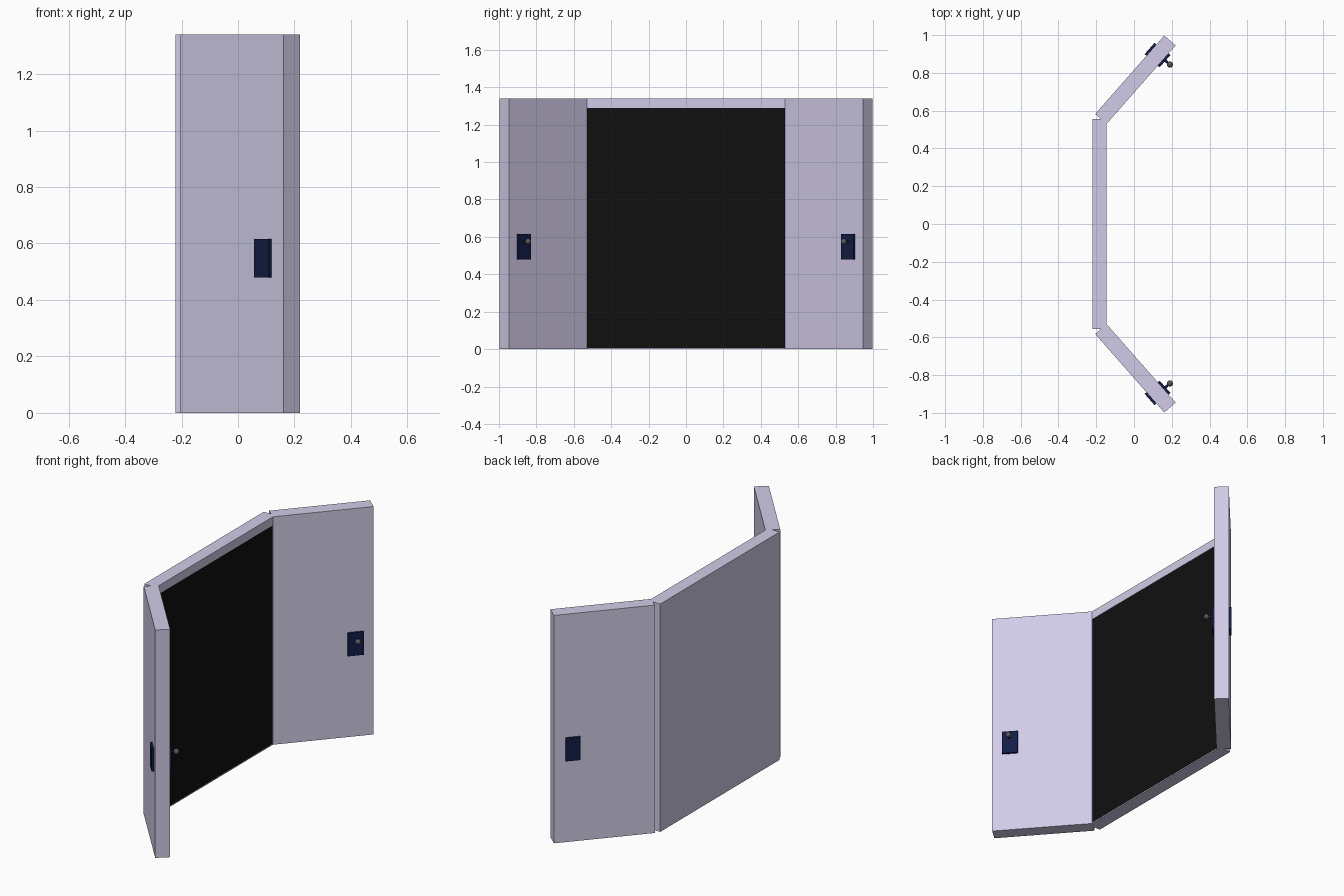
import bpy, math
from mathutils import Vector

if "Cube" in bpy.data.objects:
    bpy.data.objects.remove(bpy.data.objects["Cube"])


def material(name, rgb):
    m = bpy.data.materials.new(name)
    m.diffuse_color = (*rgb, 1)
    m.use_nodes = True
    m.node_tree.nodes["Principled BSDF"].inputs["Base Color"].default_value = m.diffuse_color
    return m


LILAC = material("lilac", (0.64, 0.60, 0.80))
BLACK = material("black", (0.005, 0.005, 0.005))
NAVY = material("navy", (0.006, 0.012, 0.06))
METAL = material("metal", (0.10, 0.10, 0.10))

HEIGHT = 1.34
HINGE = Vector((-0.145, 0.53))     # inner corner where a door meets the frame
ALONG = Vector((0.66, 0.75)).normalized()
INWARD = Vector((ALONG.y, -ALONG.x))
ANGLE = math.atan2(ALONG.y, ALONG.x)


def box(name, lo, hi, mat):
    bpy.ops.mesh.primitive_cube_add(size=1)
    ob = bpy.context.object
    ob.name = name
    ob.location = [(a + b) / 2 for a, b in zip(lo, hi)]
    ob.scale = [b - a for a, b in zip(lo, hi)]
    ob.data.materials.append(mat)
    return ob


def door_point(s, t, side):
    """s runs along the door from the hinge, t points inward from its inner face."""
    p = HINGE + ALONG * s + INWARD * t
    return p.x, p.y * side


def door_box(name, s, t, z, side, mat):
    ob = box(name, (s[0], t[0], z[0]), (s[1], t[1], z[1]), mat)
    x, y = door_point(sum(s) / 2, sum(t) / 2, side)
    ob.location = (x, y, sum(z) / 2)
    ob.rotation_euler.z = ANGLE * side
    return ob


# Frame: back, sides, header and thin sill around the dark opening
box("frame_back", (-0.221, -0.555, 0), (-0.16, 0.555, HEIGHT), LILAC)
box("header", (-0.16, -0.555, 1.29), (-0.145, 0.555, HEIGHT), LILAC)
box("sill", (-0.16, -0.53, 0), (-0.145, 0.53, 0.005), LILAC)
box("opening", (-0.162, -0.53, 0.005), (-0.147, 0.53, 1.29), BLACK)

for side, label in ((1, "left"), (-1, "right")):
    box(f"jamb_{label}", (-0.16, min(0.53 * side, 0.535 * side), 0),
        (-0.145, max(0.53 * side, 0.535 * side), 1.29), LILAC)
    # Open door leaf
    door_box(f"door_{label}", (0, 0.553), (-0.08, 0), (0, HEIGHT), side, LILAC)
    # Lock plates on both faces
    door_box(f"inner_plate_{label}", (0.41, 0.497), (-0.005, 0.013), (0.48, 0.615), side, NAVY)
    door_box(f"outer_plate_{label}", (0.41, 0.49), (-0.093, -0.075), (0.48, 0.615), side, NAVY)
    # Round knob on a short stem
    x, y = door_point(0.457, 0.022, side)
    bpy.ops.mesh.primitive_cylinder_add(vertices=16, radius=0.007, depth=0.044,
                                        location=(x, y, 0.575),
                                        rotation=(math.pi / 2, 0, ANGLE * side))
    stem = bpy.context.object
    stem.name = f"knob_stem_{label}"
    stem.data.materials.append(NAVY)
    bpy.ops.object.shade_smooth_by_angle()
    x, y = door_point(0.457, 0.044, side)
    bpy.ops.mesh.primitive_uv_sphere_add(segments=24, ring_count=12, radius=0.016,
                                         location=(x, y, 0.575))
    knob = bpy.context.object
    knob.name = f"knob_{label}"
    knob.data.materials.append(METAL)
    bpy.ops.object.shade_smooth()
